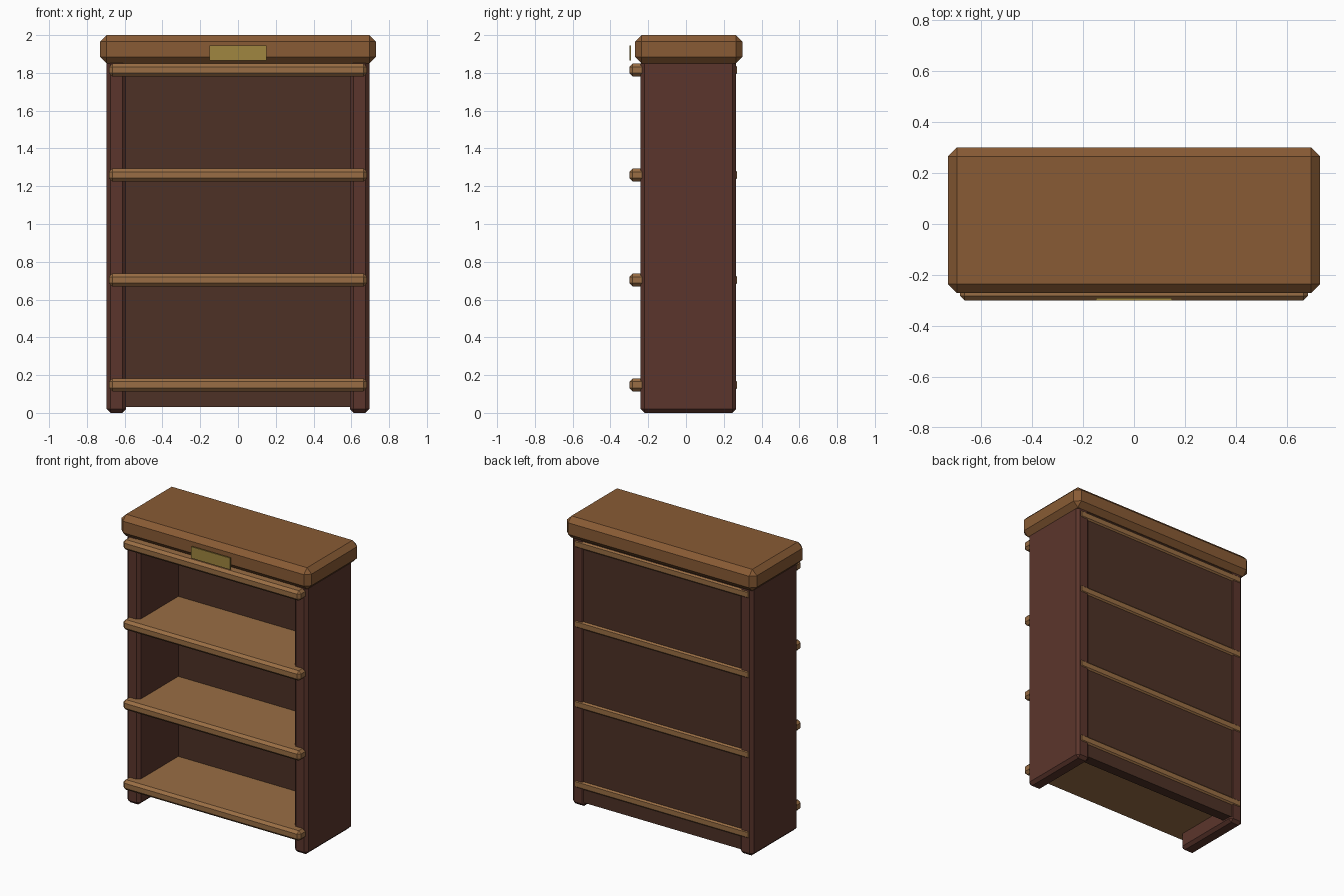
import bpy, bmesh

if "Cube" in bpy.data.objects:
    bpy.data.objects.remove(bpy.data.objects["Cube"])


def material(name, rgb):
    m = bpy.data.materials.new(name)
    m.diffuse_color = (*rgb, 1)
    m.use_nodes = True
    m.node_tree.nodes["Principled BSDF"].inputs["Base Color"].default_value = m.diffuse_color
    return m


top_wood = material("top_wood", (0.25, 0.105, 0.035))
shelf_wood = material("shelf_wood", (0.32, 0.155, 0.058))
side_wood = material("side_wood", (0.105, 0.036, 0.025))
back_wood = material("back_wood", (0.075, 0.031, 0.019))
brass = material("brass", (0.35, 0.24, 0.05))


def board(name, xs, ys, zs, mat, bevel=0):
    """Box between the given extents, with chamfered edges."""
    bm = bmesh.new()
    bmesh.ops.create_cube(bm, size=1)
    for v in bm.verts:
        v.co = [r[0] if c < 0 else r[1] for c, r in zip(v.co, (xs, ys, zs))]
    mesh = bpy.data.meshes.new(name)
    bm.to_mesh(mesh)
    bm.free()
    mesh.materials.append(mat)
    ob = bpy.data.objects.new(name, mesh)
    bpy.context.collection.objects.link(ob)
    if bevel:
        mod = ob.modifiers.new("chamfer", 'BEVEL')
        mod.width = bevel
        mod.segments = 1
    return ob


# Overhanging top
board("top_slab", (-0.73, 0.73), (-0.27, 0.30), (1.85, 2.0), top_wood, 0.035)

# Side panels
board("left_side", (-0.695, -0.592), (-0.24, 0.265), (0, 1.87), side_wood, 0.02)
board("right_side", (0.592, 0.695), (-0.24, 0.265), (0, 1.87), side_wood, 0.02)

# Back panel
board("back_panel", (-0.605, 0.605), (0.19, 0.26), (0.03, 1.86), back_wood)

# Shelves, running past the sides at the front
for i in range(4):
    z = 0.148 + i * 0.5557
    board(f"shelf_{i + 1}", (-0.682, 0.682), (-0.30, 0.27),
          (z - 0.035, z + 0.035), shelf_wood, 0.018)

# Blank brass plate in front of the top
board("brass_plate", (-0.15, 0.15), (-0.30, -0.29), (1.865, 1.945), brass)
